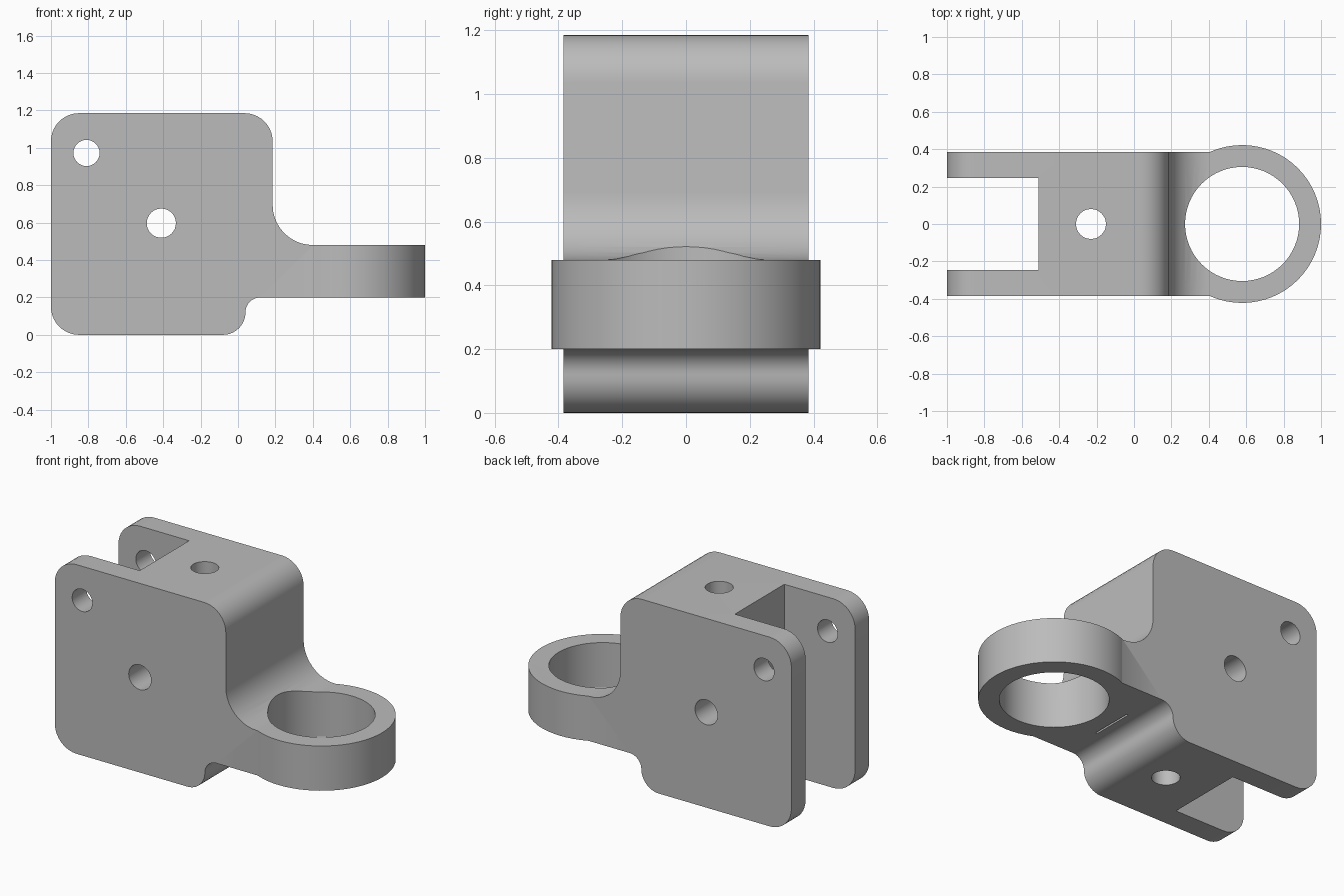
import bpy, bmesh, math
from mathutils import Vector

cube = bpy.data.objects.get("Cube")
if cube:
    bpy.data.objects.remove(cube, do_unlink=True)

grey = bpy.data.materials.new("cast grey")
grey.use_nodes = True
grey.diffuse_color = (0.5, 0.5, 0.5, 1)
grey.node_tree.nodes["Principled BSDF"].inputs["Base Color"].default_value = (0.5, 0.5, 0.5, 1)


def rounded_outline(corners, steps=10):
    """Round each (x, z, radius) right-angle corner with an arc."""
    points = []
    for i, (x, z, r) in enumerate(corners):
        here = Vector((x, z))
        if r == 0:
            points.append(here)
            continue
        before = (Vector(corners[i - 1][:2]) - here).normalized() * r
        after = (Vector(corners[(i + 1) % len(corners)][:2]) - here).normalized() * r
        centre = here + before + after
        for s in range(steps + 1):
            a = s / steps * math.pi / 2
            points.append(centre - after * math.cos(a) - before * math.sin(a))
    return points


def extrude_y(name, outline, half):
    bm = bmesh.new()
    face = bm.faces.new([bm.verts.new((p.x, -half, p.y)) for p in outline])
    new = bmesh.ops.extrude_face_region(bm, geom=[face])["geom"]
    moved = [v for v in new if isinstance(v, bmesh.types.BMVert)]
    bmesh.ops.translate(bm, verts=moved, vec=(0, 2 * half, 0))
    bmesh.ops.remove_doubles(bm, verts=bm.verts, dist=0.0001)
    bmesh.ops.recalc_face_normals(bm, faces=bm.faces)
    mesh = bpy.data.meshes.new(name)
    bm.to_mesh(mesh)
    bm.free()
    obj = bpy.data.objects.new(name, mesh)
    bpy.context.collection.objects.link(obj)
    return obj


def cylinder(name, loc, radius, depth, sides=32, along_y=False):
    bpy.ops.mesh.primitive_cylinder_add(vertices=sides, radius=radius, depth=depth, location=loc,
                                        rotation=(math.pi / 2 if along_y else 0, 0, 0))
    bpy.context.object.name = name
    return bpy.context.object


def box(name, loc, size):
    bpy.ops.mesh.primitive_cube_add(size=1, location=loc)
    bpy.context.object.name = name
    bpy.context.object.scale = size
    return bpy.context.object


def combine(target, tool, operation):
    """Bake a boolean into the target mesh and discard the tool."""
    mod = target.modifiers.new(tool.name, 'BOOLEAN')
    mod.operation = operation
    mod.solver = 'EXACT'
    mod.object = tool
    depsgraph = bpy.context.evaluated_depsgraph_get()
    baked = bpy.data.meshes.new_from_object(target.evaluated_get(depsgraph))
    target.modifiers.clear()
    target.data = baked
    bpy.data.objects.remove(tool, do_unlink=True)


# Block with rounded corners, flowing into the arm
outline = rounded_outline([
    (-1, 0, 0.15), (0.04, 0, 0.12), (0.04, 0.2, 0.08), (0.5, 0.2, 0),
    (0.5, 0.48, 0), (0.185, 0.48, 0.215), (0.185, 1.185, 0.15), (-1, 1.185, 0.15)])
bracket = extrude_y("clevis_bracket", outline, 0.385)

# Ring at the end of the arm
ring_x = 0.578
combine(bracket, cylinder("ring", (ring_x, 0, 0.34), 0.422, 0.28, 64), 'UNION')

# Openings: ring bore, fork slot, bolt holes, narrow underside groove
cutters = [
    cylinder("ring_bore", (ring_x, 0, 0.5), 0.305, 1, 64),
    box("fork_slot", (-1.01, 0, 0.6), (1, 0.49, 2)),
    cylinder("vertical_hole", (-0.23, 0, 0.6), 0.08, 2),
    cylinder("pivot_hole", (-0.41, 0, 0.597), 0.078, 2, along_y=True),
    cylinder("upper_hole", (-0.81, 0, 0.972), 0.07, 2, along_y=True),
    box("underside_groove", (0.16, 0, 0.2), (0.012, 0.27, 0.1)),
]
for cutter in cutters:
    combine(bracket, cutter, 'DIFFERENCE')

# Finish
bracket.data.materials.clear()
bracket.data.materials.append(grey)
bracket.select_set(True)
bpy.context.view_layer.objects.active = bracket
bpy.ops.object.shade_smooth_by_angle(angle=math.radians(30))
